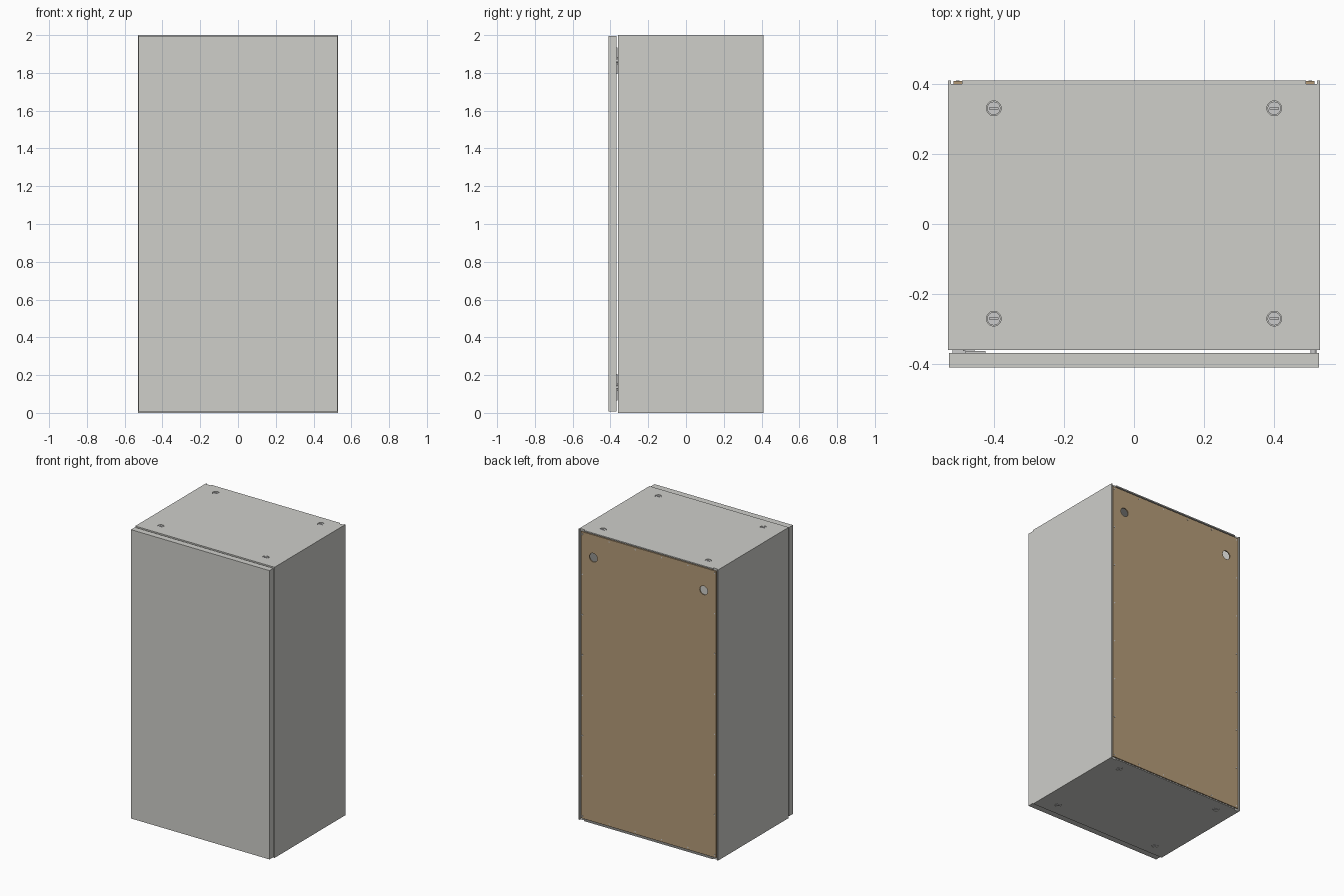
import bpy, bmesh, math
from mathutils import Matrix, Vector

if "Cube" in bpy.data.objects:
    bpy.data.objects.remove(bpy.data.objects["Cube"])


def material(name, r, g, b):
    m = bpy.data.materials.new(name)
    m.diffuse_color = (r, g, b, 1)
    m.use_nodes = True
    m.node_tree.nodes["Principled BSDF"].inputs["Base Color"].default_value = m.diffuse_color
    return m


GREY = material("light grey board", 0.62, 0.62, 0.59)
BROWN = material("brown fibreboard", 0.46, 0.33, 0.19)
METAL = material("pale metal", 0.60, 0.60, 0.60)


def finish(name, bm, mat):
    bmesh.ops.recalc_face_normals(bm, faces=bm.faces)
    me = bpy.data.meshes.new(name)
    bm.to_mesh(me)
    bm.free()
    me.materials.append(mat)
    ob = bpy.data.objects.new(name, me)
    bpy.context.collection.objects.link(ob)
    return ob


def box(name, x, y, z, mat):
    bm = bmesh.new()
    bmesh.ops.create_cube(bm, size=1)
    for v in bm.verts:
        v.co = Vector([(a + b) / 2 + c * (b - a) for c, (a, b) in zip(v.co, (x, y, z))])
    return finish(name, bm, mat)


def cylinder(name, centre, r, depth, axis, mat, n=24):
    bm = bmesh.new()
    turn = Matrix.Rotation(math.pi / 2, 4, 'X') if axis == 'y' else Matrix()
    bmesh.ops.create_cone(bm, cap_ends=True, segments=n, radius1=r, radius2=r, depth=depth,
                          matrix=Matrix.Translation(centre) @ turn)
    return finish(name, bm, mat)


def extrude(name, points, offset, mat):
    bm = bmesh.new()
    face = bm.faces.new([bm.verts.new(p) for p in points])
    new = bmesh.ops.extrude_face_region(bm, geom=[face])["geom"]
    bmesh.ops.translate(bm, vec=offset, verts=[g for g in new if isinstance(g, bmesh.types.BMVert)])
    return finish(name, bm, mat)


def cut(ob, cutters):
    for c in cutters:
        c.hide_render = True
        mod = ob.modifiers.new("cut", 'BOOLEAN')
        mod.operation, mod.solver, mod.object = 'DIFFERENCE', 'EXACT', c
        bpy.context.view_layer.objects.active = ob
        bpy.ops.object.modifier_apply(modifier=mod.name)
        bpy.data.objects.remove(c)


# side panels, rabbeted at the rear for the back board
side = [(0.49, -0.36), (0.53, -0.36), (0.53, 0.41), (0.522, 0.41), (0.522, 0.40), (0.49, 0.40)]
for s, word in ((-1, "left"), (1, "right")):
    extrude(word + "_side", [(s * x, y, 0) for x, y in side], (0, 0, 2), GREY)

# top and bottom panels with the same rabbet, and recessed cam fittings
panel = [(-0.36, 0.96), (-0.36, 1), (0.41, 1), (0.41, 0.992), (0.40, 0.992), (0.40, 0.96)]
for s, word in ((-1, "bottom"), (1, "top")):
    board = extrude(word + "_panel", [(-0.49, y, 1 + s * z) for y, z in panel], (0.98, 0, 0), GREY)
    holes = []
    for x in (-0.4, 0.4):
        for y in (-0.27, 0.33):
            holes.append(cylinder("hole", (x, y, 1 + s), 0.021, 0.05, 'z', GREY))
            cam = cylinder(word + "_cam", (x, y, 1 + s * 0.985), 0.019, 0.026, 'z', METAL)
            ends = sorted((1 + s * 0.988, 1 + s * 1.01))
            cut(cam, [box("slot", (x - 0.012, x + 0.012), (y - 0.003, y + 0.003), ends, METAL)])
    cut(board, holes)

# back board with two hanger holes
back = box("back_board", (-0.515, 0.515), (0.40, 0.408), (0.014, 1.986), BROWN)
cut(back, [cylinder("hole", (x, 0.404, 1.83), 0.03, 0.1, 'y', BROWN) for x in (-0.42, 0.42)])

# nails around the back board
spots = [(s * 0.503, 0.03 + i * 1.94 / 7) for s in (-1, 1) for i in range(8)]
spots += [(x, z) for x in (-0.3, -0.1, 0.1, 0.3) for z in (0.03, 1.97)]
for x, z in spots:
    cylinder("back_nail", (x, 0.4075, z), 0.005, 0.004, 'y', METAL, 10)

# door
box("door", (-0.527, 0.527), (-0.41, -0.368), (0.008, 1.995), GREY)

# hinges on the left, door bumpers on the right
for z in (0.135, 1.865):
    box("hinge_flange", (-0.48, -0.423), (-0.368, -0.362), (z - 0.07, z + 0.07), METAL)
    box("hinge_arm", (-0.488, -0.455), (-0.362, -0.2), (z - 0.02, z + 0.02), METAL)
    box("hinge_plate", (-0.49, -0.484), (-0.3, -0.2), (z - 0.06, z + 0.06), METAL)
    box("hinge_link", (-0.517, -0.478), (-0.368, -0.36), (z - 0.012, z + 0.012), METAL)
    cylinder("door_bumper", (0.512, -0.364, z), 0.009, 0.008, 'y', METAL, 16)
